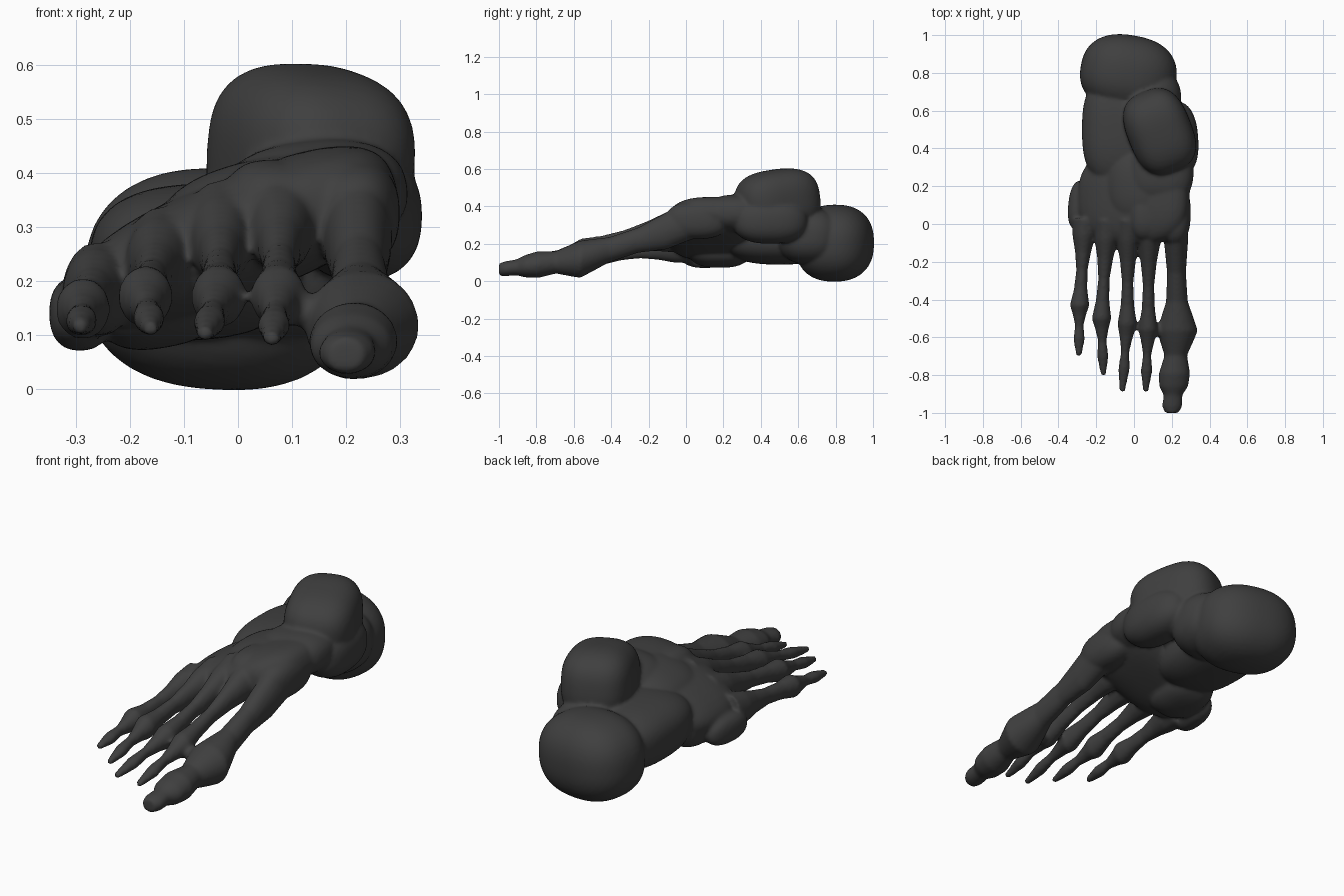
import bpy, bmesh, math
from mathutils import Matrix, Vector

if "Cube" in bpy.data.objects:
    bpy.data.objects.remove(bpy.data.objects["Cube"])

bm = bmesh.new()


def blob(loc, size, tilt=0, yaw=0, pitch=0, power=2.4):
    """Rounded box-like bone: a sphere pushed towards a superellipsoid."""
    made = bmesh.ops.create_icosphere(bm, subdivisions=4, radius=1)
    turn = (Matrix.Rotation(math.radians(-tilt), 3, 'Y') @ Matrix.Rotation(math.radians(pitch), 3, 'X')
            @ Matrix.Rotation(math.radians(yaw), 3, 'Z'))
    for v in made["verts"]:
        n = sum(abs(c) ** power for c in v.co) ** (1 / power)
        v.co = turn @ Vector([c / n * s for c, s in zip(v.co, size)]) + Vector(loc)


def ray(base, knuckle, tip, profile, sides=16):
    """Loft along base (s=0), knuckle (s=1), tip (s=2); profile = (s, half width, half height)."""
    base, knuckle, tip = Vector(base), Vector(knuckle), Vector(tip)
    rings = []
    for s, w, h in profile:
        c = base.lerp(knuckle, s) if s <= 1 else knuckle.lerp(tip, s - 1)
        angles = [2 * math.pi * k / sides for k in range(sides)]
        rings.append([bm.verts.new(c + Vector((w * math.cos(a), 0, h * math.sin(a)))) for a in angles])
    for a, b in zip(rings, rings[1:]):
        for k in range(sides):
            n = (k + 1) % sides
            bm.faces.new((a[k], a[n], b[n], b[k]))
    bm.faces.new(rings[0][::-1])
    bm.faces.new(rings[-1])


# heel bone: rounded rear, its inner front flank, then the body running forward
blob((-.03, .795, .203), (.255, .205, .205), tilt=-3, yaw=-10, power=2.4)
blob((.07, .66, .24), (.18, .17, .15))
blob((-.08, .5, .235), (.195, .3, .145), tilt=4, power=2.6)
# inner shelf of the heel bone
blob((.225, .45, .32), (.115, .2, .12), yaw=4)
# ankle bone: raised dome and the neck in front of it
blob((.135, .49, .425), (.17, .225, .172), tilt=-4, yaw=22, pitch=7, power=2.8)
blob((.14, .27, .355), (.175, .17, .105), tilt=6)
# sloping midfoot arch
blob((0, .14, .28), (.31, .25, .112), tilt=22, power=2.7)
blob((.02, .2, .325), (.17, .2, .095), tilt=16)
# inner and middle wedge bones
blob((.215, .06, .325), (.085, .17, .1))
blob((.06, .05, .335), (.09, .14, .09))
# outer cube-shaped bone
blob((-.15, .18, .175), (.125, .17, .1), tilt=10, power=2.6)
# outer spur at the root of the little toe
blob((-.293, .1, .14), (.055, .13, .07), yaw=-6)

# four slim rays share one profile
slim = [(0, .068, .09), (.2, .062, .08), (.38, .043, .058), (.6, .03, .042), (.82, .036, .044),
        (1, .052, .058), (1.17, .037, .04), (1.4, .022, .027), (1.66, .031, .029), (1.82, .023, .022),
        (2, .014, .014)]
for root, knuckle, tip in [
    ((.08, .02, .325), (.075, -.56, .17), (.062, -.89, .09)),
    ((-.03, .02, .3), (-.036, -.53, .17), (-.062, -.89, .1)),
    ((-.14, .02, .25), (-.172, -.5, .17), (-.162, -.8, .11)),
    ((-.258, .03, .185), (-.288, -.43, .148), (-.292, -.7, .115)),
]:
    ray(root, knuckle, tip, slim)

# heavy first ray ending in the big toe
big = [(0, .07, .09), (.25, .063, .1), (.5, .05, .068), (.75, .058, .068), (.88, .085, .085),
       (1, .108, .1), (1.12, .09, .085), (1.3, .06, .06), (1.52, .083, .072), (1.68, .077, .06),
       (1.78, .05, .043), (1.92, .054, .04), (2, .036, .033)]
ray((.22, .05, .32), (.23, -.565, .117), (.2, -1, .062), big, 20)
# contact between the first two knuckles
blob((.125, -.56, .145), (.045, .035, .03))

bmesh.ops.recalc_face_normals(bm, faces=bm.faces)
mesh = bpy.data.meshes.new("foot_skeleton")
bm.to_mesh(mesh)
bm.free()
foot = bpy.data.objects.new("foot_skeleton", mesh)
bpy.context.collection.objects.link(foot)
bpy.context.view_layer.objects.active = foot
foot.select_set(True)

# fuse all bones into a single smooth skin
fuse = foot.modifiers.new("fuse", 'REMESH')
fuse.mode = 'VOXEL'
fuse.voxel_size = 0.0095
fuse.use_smooth_shade = True
soft = foot.modifiers.new("soften", 'SMOOTH')
soft.factor = 0.5
soft.iterations = 6

dark = bpy.data.materials.new("dark_grey")
dark.diffuse_color = (0.05, 0.05, 0.05, 1)
dark.use_nodes = True
dark.node_tree.nodes["Principled BSDF"].inputs["Base Color"].default_value = dark.diffuse_color
mesh.materials.append(dark)
